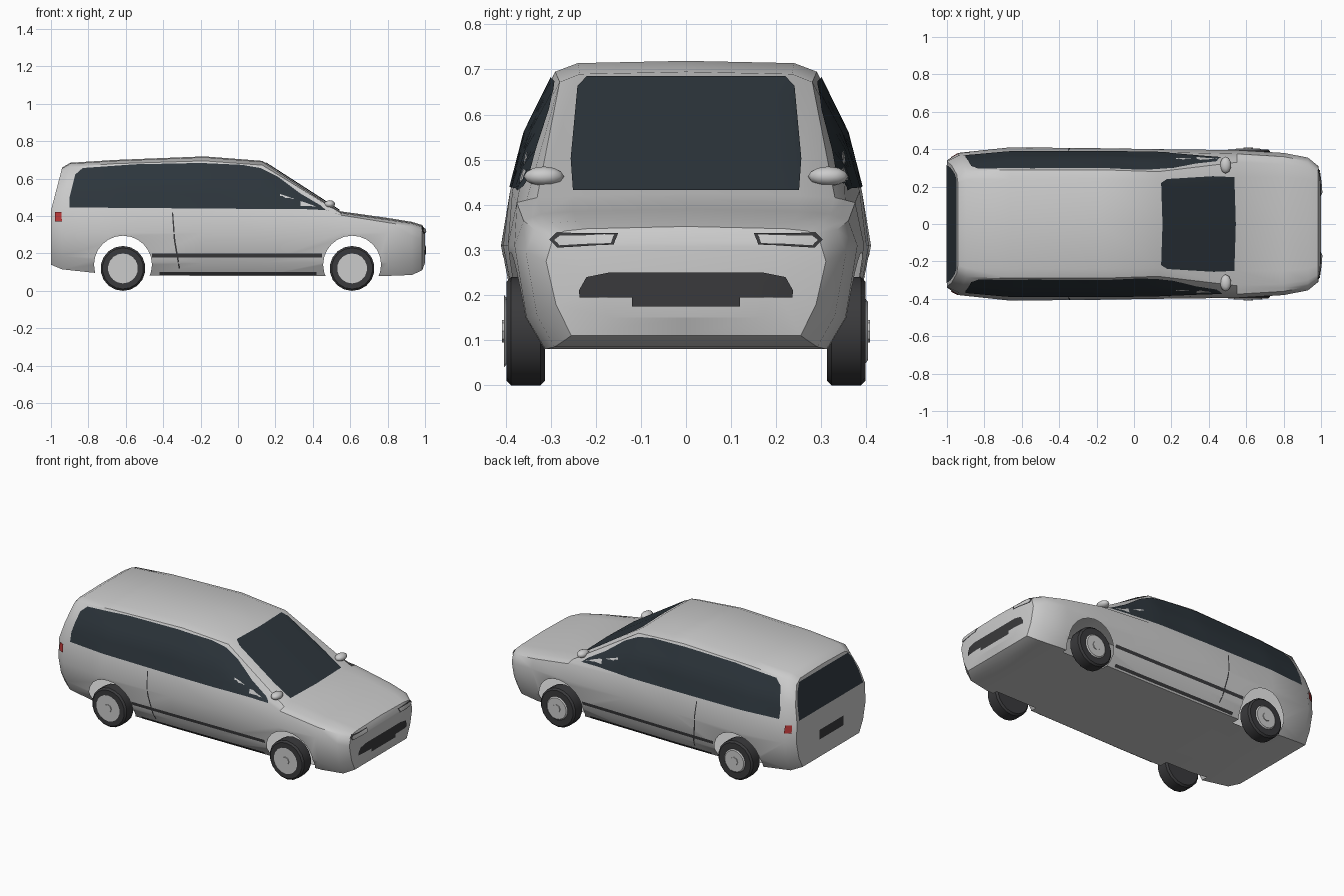
import bpy, bmesh, math
from mathutils import Vector, Matrix
from mathutils.bvhtree import BVHTree

if "Cube" in bpy.data.objects:
    bpy.data.objects.remove(bpy.data.objects["Cube"])


def material(name, rgb):
    m = bpy.data.materials.new(name)
    m.diffuse_color = (*rgb, 1)
    m.use_nodes = True
    m.node_tree.nodes["Principled BSDF"].inputs["Base Color"].default_value = m.diffuse_color
    return m


GLASS = material("dark_glass", (0.026, 0.036, 0.045))
DARK = material("dark_trim", (0.042, 0.042, 0.045))
RED = material("red_lens", (0.5, 0.04, 0.04))


def to_object(name, bm, mat=None, angle=35):
    mesh = bpy.data.meshes.new(name)
    bm.to_mesh(mesh)
    ob = bpy.data.objects.new(name, mesh)
    bpy.context.collection.objects.link(ob)
    if mat:
        mesh.materials.append(mat)
    bpy.ops.object.select_all(action='DESELECT')
    ob.select_set(True)
    bpy.context.view_layer.objects.active = ob
    if angle:
        bpy.ops.object.shade_smooth_by_angle(angle=math.radians(angle))
    return ob


# Body cross-sections: x, floor z, widest, belt (w, z), roof edge (w, z), roof (w, z), lean
SECTIONS = [
    (-1.00, .14, .34, .335, .43, .265, .63, .22, .655, .06),
    (-.94, .115, .38, .365, .43, .285, .662, .235, .68, .04),
    (-.66, .085, .41, .39, .43, .29, .68, .24, .695, 0),
    (-.18, .08, .405, .39, .43, .29, .695, .24, .714, 0),
    (.13, .08, .40, .385, .43, .28, .672, .235, .69, 0),
    (.55, .08, .395, .375, .405, .33, .416, .25, .42, 0),
    (.80, .08, .38, .36, .365, .32, .38, .25, .385, 0),
    (.93, .085, .355, .335, .345, .30, .36, .24, .364, 0),
    (.985, .11, .31, .295, .325, .27, .342, .22, .347, 0),
    (1.00, .15, .21, .20, .30, .19, .315, .15, .32, 0),
]


def ring(x, zb, wm, wbelt, zbelt, wr, zr, wt, zt, lean):
    half = [(.82 * wm, zb), (.93 * wm, zb + .07), (wm, min(.31, zbelt - .05)),
            (wbelt, zbelt),
            ((wbelt + wr) / 2 + .06 * (zr - zbelt), (zbelt + zr) / 2),
            (wr, zr), (wt, zt)]
    full = [(0, zb)] + half + [(0, zt + .005)] + [(-y, z) for y, z in reversed(half)]
    return [Vector((x + lean * max(0, z - .43) / .23, y, z)) for y, z in full]


# Body shell, lofted
bm = bmesh.new()
rings = [[bm.verts.new(p) for p in ring(*s)] for s in SECTIONS]
n = len(rings[0])
for a, b in zip(rings, rings[1:]):
    for i in range(n):
        j = (i + 1) % n
        bm.faces.new((a[i], a[j], b[j], b[i]))
for r in (rings[0], rings[-1]):
    bm.faces.new((r[0], r[1], r[-1]))
    bm.faces.new((r[7], r[8], r[9]))
    for i in range(1, 7):
        bm.faces.new((r[i], r[i + 1], r[n - i - 1], r[n - i]))
bmesh.ops.recalc_face_normals(bm, faces=bm.faces)
surface = BVHTree.FromBMesh(bm)
body = to_object("body_shell", bm, angle=0)


def cylinder(bm, x, y, z, radius, depth, sides, radius2=None):
    m = Matrix.Translation((x, y, z)) @ Matrix.Rotation(math.pi / 2, 4, 'X')
    return bmesh.ops.create_cone(bm, cap_ends=True, segments=sides, radius1=radius,
                                 radius2=radius if radius2 is None else radius2,
                                 depth=depth, matrix=m)['verts']


# Wheel openings: cut, then remove the inner walls so the shell stays open
ARCH, AXLES, AXLE_Z = .155, (-.615, .61), .12
bm = bmesh.new()
for x in AXLES:
    for s in (1, -1):
        cylinder(bm, x, s * .40, AXLE_Z + .02, ARCH, .23, 24)
cutter = to_object("arch_cutter", bm, angle=0)
cutter.hide_render = True
mod = body.modifiers.new("arches", 'BOOLEAN')
mod.operation, mod.solver, mod.object = 'DIFFERENCE', 'EXACT', cutter
bpy.context.view_layer.objects.active = body
bpy.ops.object.modifier_apply(modifier=mod.name)
bpy.data.objects.remove(cutter)
bm = bmesh.new()
bm.from_mesh(body.data)
walls = [f for f in bm.faces if any(
    all(math.hypot(v.co.x - x, v.co.z - AXLE_Z - .02) < ARCH + .001 for v in f.verts)
    for x in AXLES)]
bmesh.ops.delete(bm, geom=walls, context='FACES')
bm.to_mesh(body.data)
bpy.ops.object.select_all(action='DESELECT')
body.select_set(True)
bpy.ops.object.shade_smooth_by_angle(angle=math.radians(35))


# Flat outline projected onto the body along y (sides) or x (ends)
def panel(name, outline, axis, s, mat=None, lift=.004):
    place = (lambda u, z: Vector((u, 2 * s, z))) if axis == 'y' else \
            (lambda u, z: Vector((2 * s, u, z)))
    ray = Vector((0, -s, 0)) if axis == 'y' else Vector((-s, 0, 0))
    bm = bmesh.new()
    bm.faces.new([bm.verts.new(place(u, z)) for u, z in outline])
    across = Vector((1, 0, 0)) if axis == 'y' else Vector((0, 1, 0))
    for direction in (across, Vector((0, 0, 1))):
        for k in range(-25, 26):
            bmesh.ops.bisect_plane(bm, geom=bm.verts[:] + bm.edges[:] + bm.faces[:],
                                   plane_co=direction * k * .04, plane_no=direction)
    lost = []
    for v in bm.verts:
        hit, normal, _, _ = surface.ray_cast(v.co, ray)
        if hit:
            v.co = hit + normal * lift
        else:
            lost.append(v)
    bmesh.ops.delete(bm, geom=lost, context='VERTS')
    bm.normal_update()
    for f in bm.faces:
        if f.normal.dot(ray) > 0:
            f.normal_flip()
    return to_object(name, bm, mat)


def rect(u0, u1, z0, z1):
    return [(u0, z0), (u1, z0), (u1, z1), (u0, z1)]


def mirrored(half):
    return half + [(-u, z) for u, z in reversed(half)]


# Windows
side_glass = [(-.90, .445), (.36, .435), (.47, .43), (.44, .455), (.33, .52), (.21, .61),
              (.12, .655), (.02, .672), (-.2, .682), (-.55, .675), (-.83, .655),
              (-.87, .62), (-.90, .50)]
for s, label in ((-1, "right"), (1, "left")):
    panel("side_window_" + label, side_glass, 'y', s, GLASS)
    # Side trim, sill strip and door seam
    panel("side_moulding_" + label, rect(-.46, .45, .18, .20), 'y', s, DARK)
    panel("sill_strip_" + label, rect(-.42, .42, .088, .104), 'y', s, DARK)
    panel("door_seam_" + label, [(-.317, .12), (-.309, .12), (-.335, .27),
                                 (-.347, .42), (-.353, .42), (-.343, .27)], 'y', s, DARK, .002)
    # Tail lamp and headlamp with its dark surround
    panel("tail_lamp_" + label, rect(-.975, -.94, .37, .42), 'y', s, RED, .008)
    lamp = [(.15, .336), (.16, .312), (.285, .305), (.30, .322), (.285, .336)]
    panel("headlamp_surround_" + label, [(s * y, z) for y, z in lamp], 'x', 1, DARK)
    panel("headlamp_" + label,
          [(s * (.225 + (y - .225) * .9), .322 + (z - .322) * .7) for y, z in lamp],
          'x', 1, None, .007)
    # Door mirror
    bm = bmesh.new()
    bmesh.ops.create_icosphere(bm, subdivisions=2, radius=1, matrix=Matrix.Translation(
        (.49, s * .315, .463)) @ Matrix.Diagonal((.03, .045, .022, 1)))
    to_object("door_mirror_" + label, bm)

panel("windshield", mirrored([(.25, .43), (.255, .50), (.24, .66), (.22, .682)]), 'x', 1, GLASS)
panel("rear_window", mirrored([(.315, .44), (.30, .52), (.27, .60), (.24, .64)]), 'x', -1, GLASS)

# Grille, front plate recess and rear plate recess
panel("grille", mirrored([(.235, .195), (.237, .21), (.22, .24), (.17, .25)]), 'x', 1, DARK)
panel("front_plate_recess", rect(-.12, .12, .175, .196), 'x', 1, DARK)
panel("rear_plate_recess", rect(-.12, .12, .25, .31), 'x', -1, DARK)

# Wheels: bevelled tyre, hub disc and cap
for x, where in zip(AXLES, ("rear", "front")):
    for s, label in ((-1, "right"), (1, "left")):
        bm = bmesh.new()
        cylinder(bm, x, s * .355, AXLE_Z, .12, .085, 18)
        rims = [e for e in bm.edges if abs(e.verts[0].co.y - e.verts[1].co.y) < .001]
        bmesh.ops.bevel(bm, geom=rims, offset=.01, segments=1, affect='EDGES')
        to_object(f"tyre_{where}_{label}", bm, DARK)
        bm = bmesh.new()
        front, back = (.08, .065) if s < 0 else (.065, .08)
        cylinder(bm, x, s * .397, AXLE_Z, back, .012, 18, front) if s < 0 else \
            cylinder(bm, x, s * .397, AXLE_Z, front, .012, 18, back)
        cylinder(bm, x, s * .402, AXLE_Z, .025, .012, 8)
        to_object(f"hub_{where}_{label}", bm)
